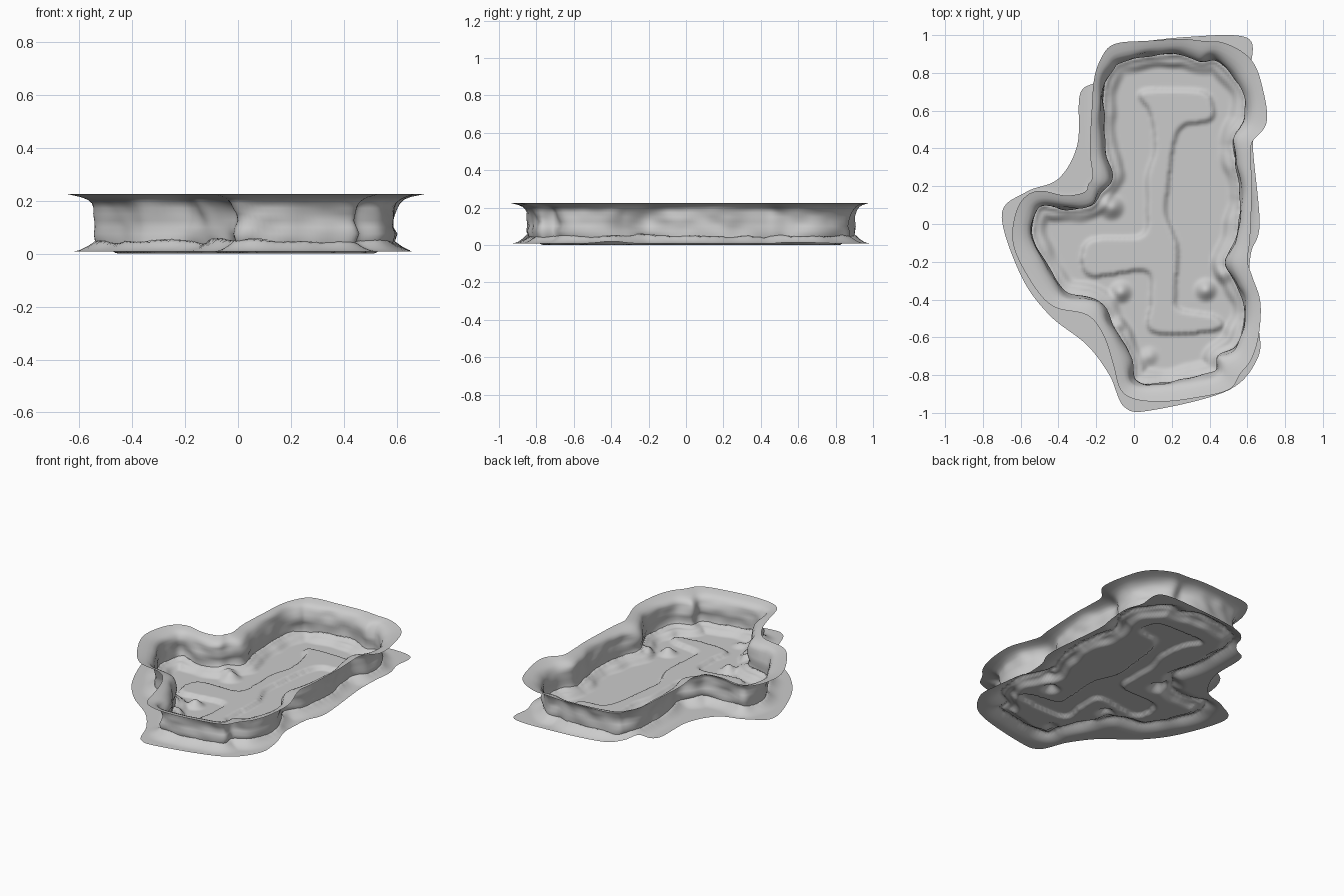
import bpy, bmesh
from mathutils import Vector, kdtree, noise

if "Cube" in bpy.data.objects:
    bpy.data.objects.remove(bpy.data.objects["Cube"])

# Wall foot outline, clockwise from above: x, y, outward flare of the rim
WALL = [(-.07, .86, .10), (.08, .89, .08), (.25, .90, .08), (.35, .86, .11), (.43, .87, .10),
        (.52, .79, .13), (.585, .69, .10), (.585, .555, .12), (.525, .45, .10), (.54, .32, .08),
        (.565, .185, .06), (.56, .05, .06), (.54, -.08, .075), (.49, -.2, .11), (.545, -.32, .09),
        (.585, -.42, .085), (.575, -.555, .09), (.535, -.65, .11), (.445, -.70, .15), (.435, -.78, .12),
        (.32, -.81, .11), (.165, -.84, .10), (.005, -.835, .09), (-.015, -.715, .10), (-.1, -.555, .07),
        (-.19, -.41, .09), (-.365, -.36, .10), (-.445, -.24, .12), (-.535, -.08, .11), (-.525, .05, .10),
        (-.485, .10, .08), (-.365, .08, .07), (-.23, .095, .08), (-.18, .16, .08), (-.12, .24, .10),
        (-.155, .40, .08), (-.165, .58, .06), (-.155, .74, .06), (-.115, .82, .08)]
# Outer edge of the ground sheet
BASE = [(.6, .985), (.62, .82), (.65, .7), (.64, .55), (.63, .4), (.665, 0), (.62, -.15), (.61, -.3),
        (.63, -.42), (.66, -.55), (.655, -.71), (.5, -.88), (.1, -.985), (-.05, -.97), (-.13, -.80),
        (-.25, -.64), (-.45, -.48), (-.6, -.27), (-.7, .05), (-.57, .17), (-.4, .24), (-.3, .42),
        (-.285, .69), (-.19, .76), (-.13, .88), (-.02, .95), (.28, .99)]
# Raised path in the middle of the floor
PATH = [(.03, .68), (.1, .71), (.36, .70), (.42, .62), (.4, .55), (.26, .52), (.21, .42), (.18, .2),
        (.17, .05), (.23, -.12), (.22, -.35), (.24, -.45), (.43, -.49), (.44, -.56), (.1, -.57),
        (.09, -.4), (.06, -.25), (-.24, -.27), (-.24, -.09), (.04, -.06), (.07, .1), (.07, .25),
        (.11, .4), (.09, .58)]
# Rock mounds: x, y, radius, height
MOUNDS = [(-.12, .09, .08, .05), (-.07, -.36, .07, .045), (.38, -.35, .07, .045),
          (.08, -.70, .06, .02), (-.08, -.53, .05, .02), (.47, -.27, .06, .02)]


def spline(pts, n):
    """Closed Catmull-Rom resampling."""
    out, m = [], len(pts)
    for i in range(m):
        a, b, c, d = (Vector(pts[(i + k) % m]) for k in (-1, 0, 1, 2))
        for j in range(n):
            t = j / n
            out.append(.5 * (2 * b + (c - a) * t + (2 * a - 5 * b + 4 * c - d) * t * t
                             + (3 * b - a - 3 * c + d) * t ** 3))
    return out


def smooth(t):
    t = min(1, max(0, t))
    return t * t * (3 - 2 * t)


def normals(pts, w):
    """Outward normals of a clockwise outline, averaged over a window."""
    m, out = len(pts), []
    for i in range(m):
        t = pts[(i + w) % m] - pts[i - w]
        out.append(Vector((-t.y, t.x)).normalized())
    return out


class Outline:
    """Signed distance to a closed outline, positive outside."""
    def __init__(self, pts):
        self.p = [Vector((p.x, p.y)) for p in pts]
        self.kd = kdtree.KDTree(len(pts))
        for i, p in enumerate(self.p):
            self.kd.insert((p.x, p.y, 0), i)
        self.kd.balance()

    def inside(self, x, y):
        hit, m = False, len(self.p)
        for i in range(m):
            a, b = self.p[i - 1], self.p[i]
            if (a.y > y) != (b.y > y) and x < a.x + (y - a.y) * (b.x - a.x) / (b.y - a.y):
                hit = not hit
        return hit

    def dist(self, x, y):
        d = self.kd.find((x, y, 0))[2]
        return -d if self.inside(x, y) else d


def finish(name, bm):
    me = bpy.data.meshes.new(name)
    bm.to_mesh(me)
    bm.free()
    for p in me.polygons:
        p.use_smooth = True
    ob = bpy.data.objects.new(name, me)
    bpy.context.collection.objects.link(ob)


wall_pts = spline(WALL, 8)
wall, base = Outline(wall_pts), Outline(spline(BASE, 16))
path = Outline(spline(PATH, 12))


def height(x, y):
    d = wall.dist(x, y)
    n = noise.noise((x * 7, y * 7, 3))
    if d > 0:                                   # apron outside the wall
        z = .008 + (.042 + .02 * n) * max(0, 1 - d / .09) ** 2
    else:                                       # bank, low ground and raised path
        w = .085 + .03 * n
        z = (.05 + .02 * n) * (1 - .4 * smooth(-d / .03)) * (1 - smooth((-d - w + .05) / .05))
        z = max(z, .024 * smooth((.018 - path.dist(x, y)) / .036))
        for mx, my, r, h in MOUNDS:
            z += h * (1 - smooth(((x - mx) ** 2 + (y - my) ** 2) ** .5 / r))
    return max(0, z)


# Ground sheet: grid cells inside the base outline, edge snapped to it
bm = bmesh.new()
step, verts = .0125, {}


def grid_vert(i, j):
    if (i, j) not in verts:
        verts[i, j] = bm.verts.new((i * step, j * step, 0))
    return verts[i, j]


for i in range(-60, 60):
    for j in range(-82, 82):
        if base.inside((i + .5) * step, (j + .5) * step):
            bm.faces.new([grid_vert(i + a, j + b) for a, b in ((0, 0), (1, 0), (1, 1), (0, 1))])
for v in [v for v in bm.verts if v.is_boundary]:
    v.co = base.kd.find(v.co)[0]
for v in bm.verts:
    v.co.z = height(v.co.x, v.co.y)
finish("cave_floor", bm)

# Wall: upright sheet curling outward to a flat rim
PROFILE = [(0, None), (.06, .075), (0, .10), (-.02, .125), (.02, .15), (.07, .172), (.16, .19),
           (.32, .204), (.55, .214), (.8, .22), (1, .225)]
bm = bmesh.new()
near, far = normals(wall_pts, 3), normals(wall_pts, 9)
rings = []
for f, z in PROFILE:
    ring = []
    for p, n1, n2 in zip(wall_pts, near, far):
        n = n1.lerp(n2, smooth(f * 2)).normalized()
        zz = height(p.x, p.y) - .004 if z is None else z
        bump = .016 * noise.noise((p.x * 9, p.y * 9, zz * 18)) * (1 - abs(f)) if z else 0
        q = p.xy + n * (f * p.z + bump)
        ring.append(bm.verts.new((q.x, q.y, zz)))
    rings.append(ring)
for lo, hi in zip(rings, rings[1:]):
    for k in range(len(lo)):
        bm.faces.new((lo[k - 1], lo[k], hi[k], hi[k - 1]))
# relax the flared rim a little where it pinches
for _ in range(3):
    for ring in rings[7:]:
        co = [(ring[k - 1].co + ring[k].co * 2 + ring[(k + 1) % len(ring)].co) / 4 for k in range(len(ring))]
        for v, c in zip(ring, co):
            v.co = c
finish("cave_wall", bm)
